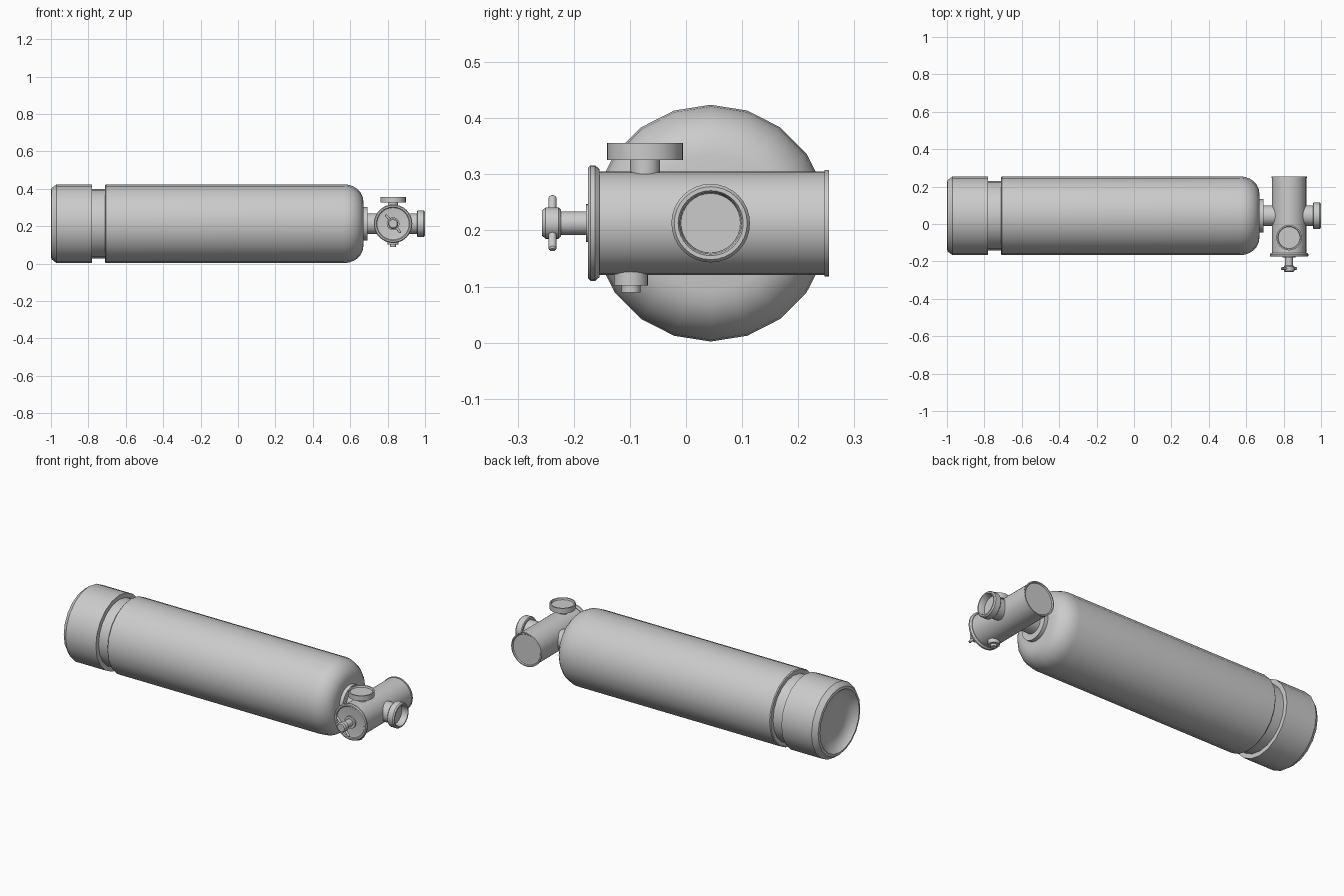
import bpy, bmesh
from math import sin, cos, pi, radians
from mathutils import Vector, Matrix

if "Cube" in bpy.data.objects:
    bpy.data.objects.remove(bpy.data.objects["Cube"])

AXES = {
    'X': Matrix.Rotation(pi / 2, 4, 'Y'),
    'Y': Matrix.Rotation(-pi / 2, 4, 'X'),
    'Z': Matrix.Identity(4),
}


def lathe(name, profile, axis, centre, sides=32, turn=None):
    """Revolve (position along axis, radius) points about an axis through centre."""
    bm = bmesh.new()
    rings = []
    for t, r in profile:
        rings.append([bm.verts.new((r * cos(2 * pi * i / sides), r * sin(2 * pi * i / sides), t))
                      for i in range(sides)])
    for a, b in zip(rings, rings[1:]):
        for i in range(sides):
            j = (i + 1) % sides
            bm.faces.new((a[i], a[j], b[j], b[i]))
    bm.faces.new(rings[0][::-1])
    bm.faces.new(rings[-1])
    bmesh.ops.recalc_face_normals(bm, faces=bm.faces)
    rot = AXES[axis] if turn is None else turn @ AXES[axis]
    bm.transform(Matrix.Translation(Vector(centre)) @ rot)
    me = bpy.data.meshes.new(name)
    bm.to_mesh(me)
    bm.free()
    ob = bpy.data.objects.new(name, me)
    bpy.context.collection.objects.link(ob)
    bpy.ops.object.select_all(action='DESELECT')
    ob.select_set(True)
    bpy.context.view_layer.objects.active = ob
    bpy.ops.object.shade_smooth_by_angle(angle=radians(32))
    return ob


CY, CZ, VX = 0.044, 0.213, 0.829   # tank axis and valve position
R = 0.211

# Tank: dished foot, groove, long body and rounded shoulder
shoulder = [(0.565 + 0.105 * sin(a * pi / 12), R - 0.09 + 0.09 * cos(a * pi / 12)) for a in range(7)]
lathe("tank", [(-0.96, 0.1), (-0.965, 0.135), (-0.985, 0.165), (-1.0, 0.176), (-0.997, 0.19), (-0.97, R),
               (-0.78, R), (-0.78, 0.186), (-0.71, 0.186), (-0.71, 0.207), (-0.705, R)]
      + shoulder + [(0.672, 0.05)], 'X', (0, CY, CZ), 20)

# Neck flange and pipe into the valve
lathe("neck", [(0.66, 0.089), (0.692, 0.089), (0.692, 0.055), (0.8, 0.055)], 'X', (0, CY, CZ))

# Valve body with front flange and thin rear lip
lathe("valve_body", [(-0.168, 0.075), (-0.17, 0.086), (-0.175, 0.09), (-0.175, 0.098), (-0.17, 0.103),
                     (-0.162, 0.103), (-0.154, 0.096), (-0.154, 0.092), (0.247, 0.092), (0.247, 0.095),
                     (0.255, 0.095), (0.255, 0.089), (0.25, 0.085)], 'Y', (VX, 0, CZ))

# Open outlet with a rounded collar
lathe("outlet", [(0.87, 0.055), (0.957, 0.055), (0.957, 0.066), (0.961, 0.07), (0.993, 0.07), (1.0, 0.065),
                 (1.0, 0.058), (0.995, 0.055), (0.965, 0.053)], 'X', (0, CY, CZ))

# Front stem, knob and slanted tommy bar
lathe("stem", [(-0.225, 0.021), (-0.178, 0.021), (-0.178, 0.034), (-0.165, 0.034)], 'Y', (VX, 0, CZ), 24)
lathe("knob", [(-0.257, 0.022), (-0.25, 0.028), (-0.227, 0.028), (-0.223, 0.024)], 'Y', (VX, 0, CZ), 24)
lathe("tommy_bar", [(-0.062, 0.004), (-0.059, 0.007), (0.059, 0.007), (0.062, 0.004)], 'Z',
      (VX, -0.238, CZ), 12, Matrix.Rotation(radians(-40), 4, 'Y'))

# Pressure gauge on top
lathe("gauge", [(0.28, 0.027), (0.326, 0.027), (0.326, 0.068), (0.356, 0.068), (0.356, 0.061), (0.347, 0.058)],
      'Z', (VX, -0.073, 0))

# Relief plug underneath
lathe("relief_plug", [(0.089, 0.017), (0.102, 0.017), (0.102, 0.03), (0.14, 0.03)], 'Z', (VX, -0.098, 0), 24)
